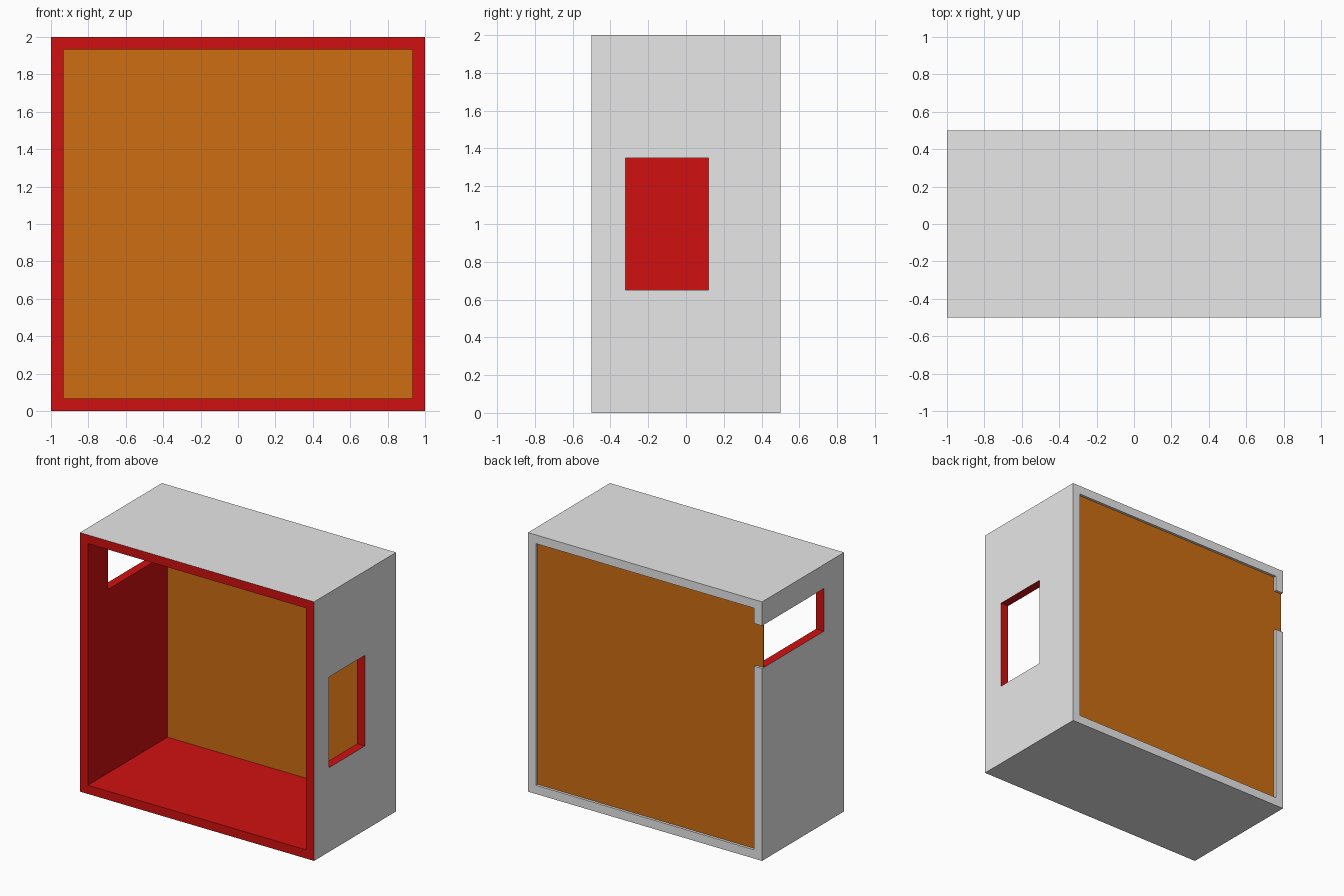
import bpy
import bmesh
from mathutils import Vector

cube = bpy.data.objects.get("Cube")
if cube:
    bpy.data.objects.remove(cube, do_unlink=True)

WALL = 0.067      # board thickness
REBATE = 0.48     # y where the back panel sits in the frame


def material(name, rgb):
    mat = bpy.data.materials.new(name)
    mat.use_nodes = True
    colour = (*rgb, 1.0)
    mat.diffuse_color = colour
    bsdf = next(n for n in mat.node_tree.nodes if n.type == 'BSDF_PRINCIPLED')
    bsdf.inputs["Base Color"].default_value = colour
    return mat


def box(name, low, high, mat=None):
    low, high = Vector(low), Vector(high)
    bm = bmesh.new()
    bmesh.ops.create_cube(bm, size=1)
    bmesh.ops.scale(bm, vec=high - low, verts=bm.verts)
    bmesh.ops.translate(bm, vec=(low + high) / 2, verts=bm.verts)
    mesh = bpy.data.meshes.new(name)
    bm.to_mesh(mesh)
    bm.free()
    obj = bpy.data.objects.new(name, mesh)
    bpy.context.collection.objects.link(obj)
    if mat:
        mesh.materials.append(mat)
    return obj


def cut(obj, low, high):
    cutter = box("cutter", low, high)
    cutter.hide_render = True
    mod = obj.modifiers.new("cut", 'BOOLEAN')
    mod.operation = 'DIFFERENCE'
    mod.solver = 'EXACT'
    mod.object = cutter
    bpy.context.view_layer.objects.active = obj
    bpy.ops.object.modifier_apply(modifier=mod.name)
    bpy.data.objects.remove(cutter, do_unlink=True)


grey = material("outer grey", (0.8, 0.8, 0.8))
red = material("inner red", (0.64, 0.005, 0.005))
orange = material("panel orange", (0.61, 0.156, 0.006))

# Four-sided case, open front and back
case = box("case", (-1, -0.5, 0), (1, 0.5, 2), grey)
case.data.materials.append(red)
cut(case, (WALL - 1, -1, WALL), (1 - WALL, 1, 2 - WALL))

# Window in one side, and a slot in the other that runs out at the back
cut(case, (0.8, -0.32, 0.65), (1.2, 0.12, 1.35))
cut(case, (-1.2, -0.256, 1.485), (-0.8, 0.7, 1.815))

# Outside and back edge are grey, inside, cut edges and front rim are red
bm = bmesh.new()
bm.from_mesh(case.data)
bmesh.ops.bisect_plane(bm, geom=bm.verts[:] + bm.edges[:] + bm.faces[:],
                       plane_co=(0, REBATE, 0), plane_no=(0, 1, 0))
bm.normal_update()
for face in bm.faces:
    c, n = face.calc_center_median(), face.normal
    outside = ((abs(n.x) > 0.9 and abs(c.x) > 0.99)
               or (abs(n.z) > 0.9 and abs(c.z - 1) > 0.99))
    face.material_index = 0 if outside or c.y > REBATE else 1
bm.to_mesh(case.data)
bm.free()

# Thin back panel let into the case
box("back_panel", (-0.998, REBATE - 0.008, 0.03), (0.97, REBATE, 1.97), orange)
